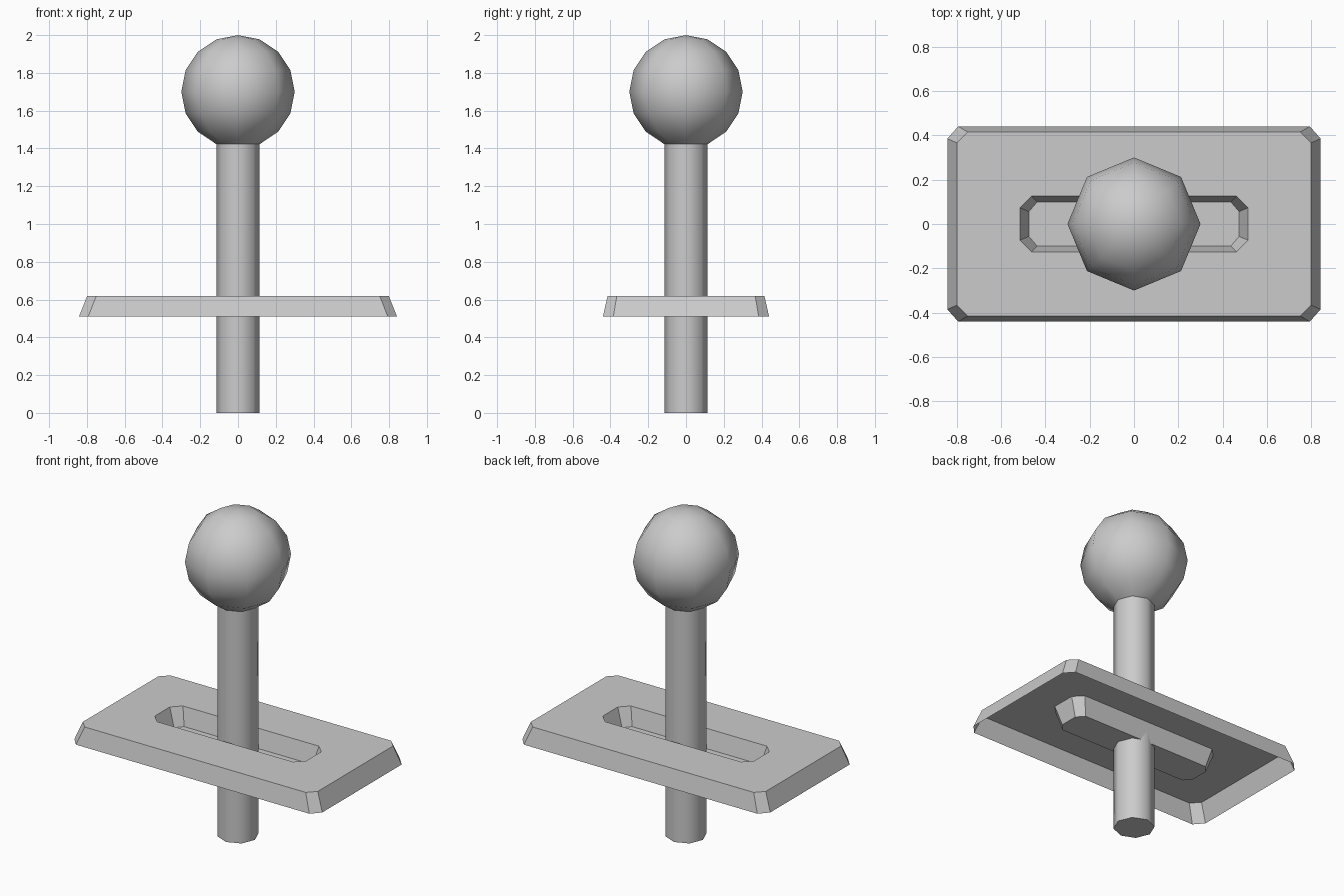
import bpy, bmesh
from math import sin, cos, pi, radians

if "Cube" in bpy.data.objects:
    bpy.data.objects.remove(bpy.data.objects["Cube"])

SIDES = 8


def add_object(name, bm):
    mesh = bpy.data.meshes.new(name)
    bm.to_mesh(mesh)
    bm.free()
    obj = bpy.data.objects.new(name, mesh)
    bpy.context.collection.objects.link(obj)
    return obj


def bridge(bm, lower, upper):
    n = len(lower)
    for i in range(n):
        j = (i + 1) % n
        bm.faces.new((lower[i], lower[j], upper[j], upper[i]))


def chamfered_loop(bm, x, y, cx, cy, z):
    # Rectangle of half sizes x, y whose corners are cut from (x, cy) to (cx, y)
    quarter = [(x, cy), (cx, y)]
    half = quarter + [(-a, b) for a, b in reversed(quarter)]
    pts = half + [(-a, -b) for a, b in half]
    return [bm.verts.new((a, b, z)) for a, b in pts]


# Lever: octagonal rod flowing into a low-poly ball
R, CZ = 0.3, 1.7
ball = [(R * sin(a), CZ - R * cos(a)) for a in (pi * k / 8 for k in range(1, 8))]
profile = [(ball[0][0], 0.0)] + ball
bm = bmesh.new()
rings = [[bm.verts.new((r * cos(2 * pi * i / SIDES), r * sin(2 * pi * i / SIDES), z))
          for i in range(SIDES)] for r, z in profile]
for low, high in zip(rings, rings[1:]):
    bridge(bm, low, high)
bm.faces.new(list(reversed(rings[0])))
tip = bm.verts.new((0, 0, CZ + R))
for i in range(SIDES):
    bm.faces.new((rings[-1][i], rings[-1][(i + 1) % SIDES], tip))
lever = add_object("lever", bm)
bpy.context.view_layer.objects.active = lever
lever.select_set(True)
bpy.ops.object.shade_smooth_by_angle(angle=radians(50))

# Base plate: open-bottomed sheet with flared rim and recessed slot
TOP, BOTTOM = 0.62, 0.51
bm = bmesh.new()
loops = [chamfered_loop(bm, *p) for p in (
    (0.842, 0.44, 0.793, 0.385, BOTTOM),
    (0.798, 0.415, 0.75, 0.366, TOP),
    (0.514, 0.126, 0.462, 0.073, TOP),
    (0.474, 0.10, 0.436, 0.056, BOTTOM))]
for a, b in zip(loops, loops[1:]):
    bridge(bm, a, b)
bm.faces.new(loops[-1])
add_object("base_plate", bm)
